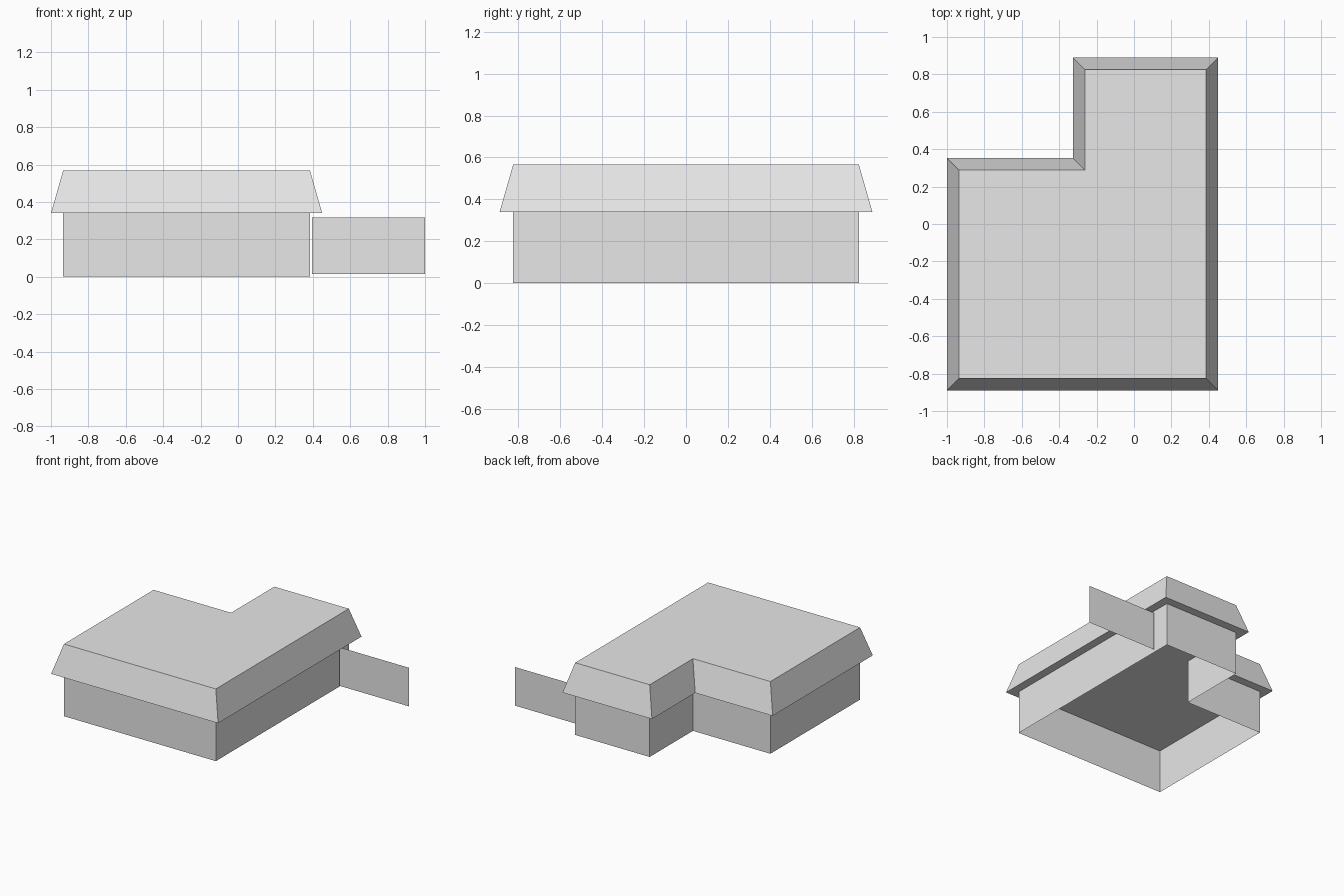
import bpy
import bmesh

# Remove the default cube only
cube = bpy.data.objects.get("Cube")
if cube:
    bpy.data.objects.remove(cube, do_unlink=True)

# Single plain grey finish
GREY = (0.8, 0.8, 0.8, 1.0)
grey = bpy.data.materials.new("light_grey")
grey.use_nodes = True
grey.diffuse_color = GREY
grey.node_tree.nodes["Principled BSDF"].inputs["Base Color"].default_value = GREY


def l_outline(grow=0.0):
    """L-shaped plan, counter-clockwise, with the notch at the back right."""
    left, right = 0.385 + grow, -0.935 - grow
    front, back = -0.825 - grow, 0.825 + grow
    notch_x, notch_y = -0.262 - grow, 0.288 + grow
    return [(right, front), (left, front), (left, back),
            (notch_x, back), (notch_x, notch_y), (right, notch_y)]


def loft(name, lower, upper, z0, z1, capped):
    """Join two matching outlines with side faces, optionally closing both ends."""
    bm = bmesh.new()
    a = [bm.verts.new((x, y, z0)) for x, y in lower]
    b = [bm.verts.new((x, y, z1)) for x, y in upper]
    n = len(a)
    for i in range(n):
        j = (i + 1) % n
        bm.faces.new((a[i], a[j], b[j], b[i]))
    if capped:
        bm.faces.new(a[::-1])
        bm.faces.new(b)
    return finish(name, bm)


def finish(name, bm):
    mesh = bpy.data.meshes.new(name)
    bm.to_mesh(mesh)
    bm.free()
    mesh.materials.append(grey)
    obj = bpy.data.objects.new(name, mesh)
    bpy.context.scene.collection.objects.link(obj)
    return obj


EAVE, RIDGE = 0.34, 0.567

# House walls, open underneath
loft("walls", l_outline(), l_outline(), 0.0, EAVE, capped=False)

# Flat-topped roof with sloping sides and overhanging eaves
loft("roof", l_outline(0.065), l_outline(), EAVE, RIDGE, capped=True)

# Thin garden wall standing out from the left side near the back
bm = bmesh.new()
corners = [(0.395, 0.015), (1.0, 0.015), (1.0, 0.318), (0.395, 0.318)]
bm.faces.new([bm.verts.new((x, 0.693, z)) for x, z in corners])
finish("side_wall", bm)
